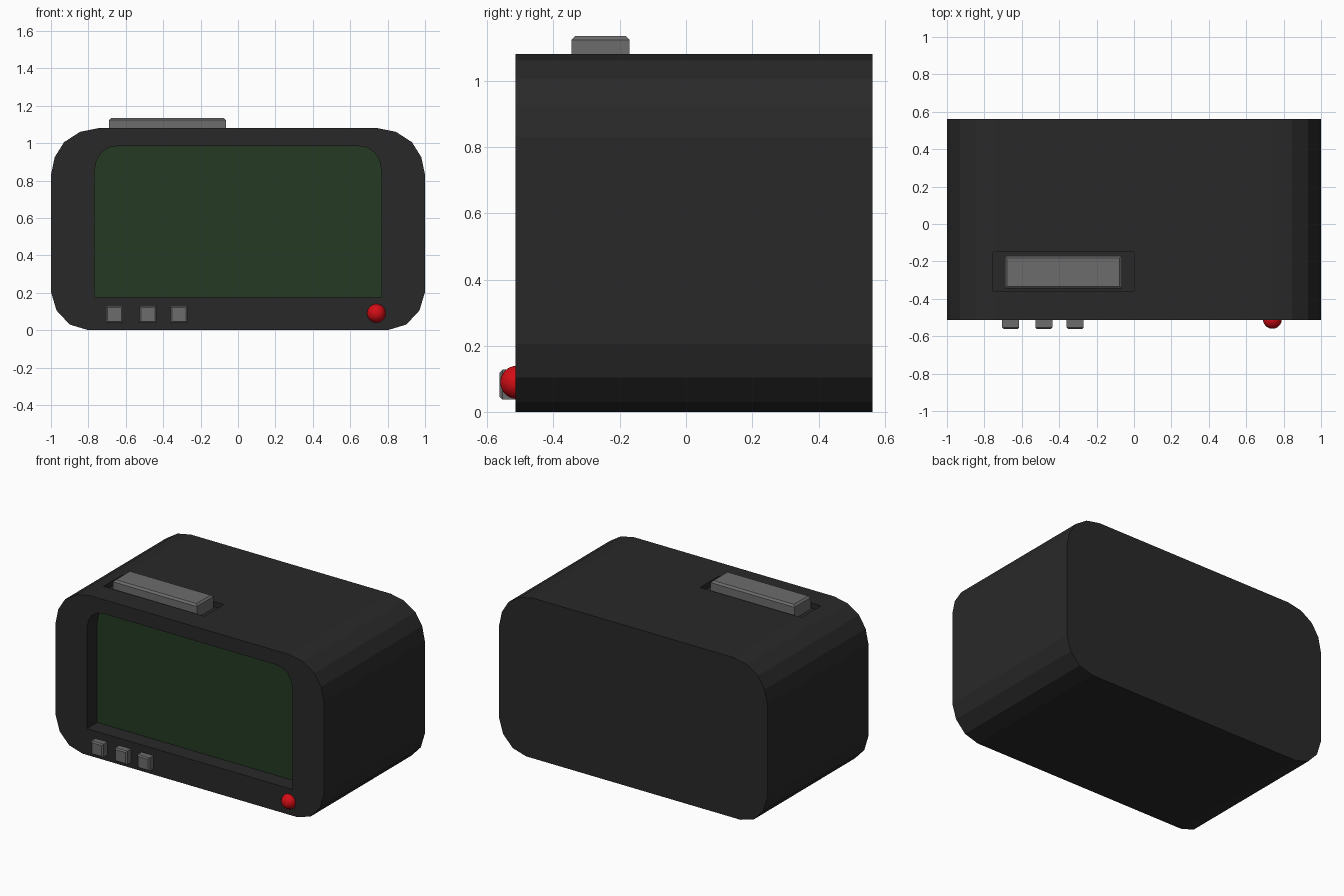
import bpy, bmesh

if "Cube" in bpy.data.objects:
    bpy.data.objects.remove(bpy.data.objects["Cube"])

FRONT, BACK = -0.514, 0.562


def material(name, rgb):
    m = bpy.data.materials.new(name)
    m.diffuse_color = (*rgb, 1)
    m.use_nodes = True
    m.node_tree.nodes["Principled BSDF"].inputs["Base Color"].default_value = m.diffuse_color
    return m


BLACK = material("black_plastic", (0.022, 0.022, 0.022))
GREY = material("grey_plastic", (0.15, 0.15, 0.15))
GREEN = material("green_display", (0.018, 0.042, 0.017))
RED = material("red_lamp", (0.65, 0.004, 0.008))


def link(name, bm, mat):
    bmesh.ops.recalc_face_normals(bm, faces=bm.faces)
    me = bpy.data.meshes.new(name)
    bm.to_mesh(me)
    bm.free()
    ob = bpy.data.objects.new(name, me)
    bpy.context.collection.objects.link(ob)
    me.materials.append(mat)
    return ob


def extrude(name, half, y0, y1, mat):
    """Mirror a right-hand (x, z) outline across x = 0 and extrude it along y."""
    outline = half + [(-x, z) for x, z in reversed(half)]
    bm = bmesh.new()
    face = bm.faces.new([bm.verts.new((x, y0, z)) for x, z in outline])
    ext = bmesh.ops.extrude_face_region(bm, geom=[face])["geom"]
    bmesh.ops.translate(bm, vec=(0, y1 - y0, 0),
                        verts=[v for v in ext if isinstance(v, bmesh.types.BMVert)])
    return link(name, bm, mat)


def box(name, lo, hi, mat, axis=None, side=1, bevel=0):
    """Box from corner to corner, bevelled around the face at one end of axis."""
    bm = bmesh.new()
    bmesh.ops.create_cube(bm, size=1)
    for v in bm.verts:
        v.co = [lo[i] if v.co[i] < 0 else hi[i] for i in range(3)]
    if axis is not None:
        face = next(f for f in bm.faces if f.normal[axis] * side > 0.9)
        bmesh.ops.bevel(bm, geom=list(face.edges), offset=bevel, segments=1,
                        affect='EDGES')
    return link(name, bm, mat)


def cut(ob, cutter):
    mod = ob.modifiers.new("recess", 'BOOLEAN')
    mod.operation, mod.solver, mod.object = 'DIFFERENCE', 'EXACT', cutter
    bpy.context.view_layer.objects.active = ob
    bpy.ops.object.modifier_apply(modifier=mod.name)
    bpy.data.objects.remove(cutter)


# Case with rounded corners
case = extrude("case", [(0.80, 0), (0.90, 0.03), (0.97, 0.105), (1.0, 0.205),
                        (1.0, 0.83), (0.98, 0.925), (0.93, 1.005),
                        (0.845, 1.06), (0.745, 1.08)], FRONT, BACK, BLACK)

# Screen recess, and the display at the bottom of it
window = [(0.767, 0.177), (0.767, 0.85), (0.757, 0.905), (0.73, 0.95),
          (0.69, 0.977), (0.635, 0.985)]
cut(case, extrude("screen_cutter", window, FRONT - 0.1, FRONT + 0.115, BLACK))
extrude("display", window, FRONT + 0.11, FRONT + 0.125, GREEN)

# Snooze bar sitting in a shallow well
cut(case, box("well_cutter", (-0.755, -0.357, 1.045), (0, -0.15, 1.2), BLACK))
box("snooze_bar", (-0.69, -0.345, 1.04), (-0.065, -0.17, 1.135), GREY, 2, 1, 0.012)

# Front buttons
for i, x in enumerate((-0.66, -0.482, -0.315)):
    box(f"front_button_{i + 1}", (x - 0.045, -0.562, 0.038),
        (x + 0.045, FRONT + 0.02, 0.128), GREY, 1, -1, 0.008)

# Red lamp
bpy.ops.mesh.primitive_uv_sphere_add(segments=32, ring_count=16, radius=0.05,
                                     location=(0.74, -0.51, 0.09))
lamp = bpy.context.object
lamp.name = "alarm_lamp"
lamp.data.materials.append(RED)
bpy.ops.object.shade_smooth()
